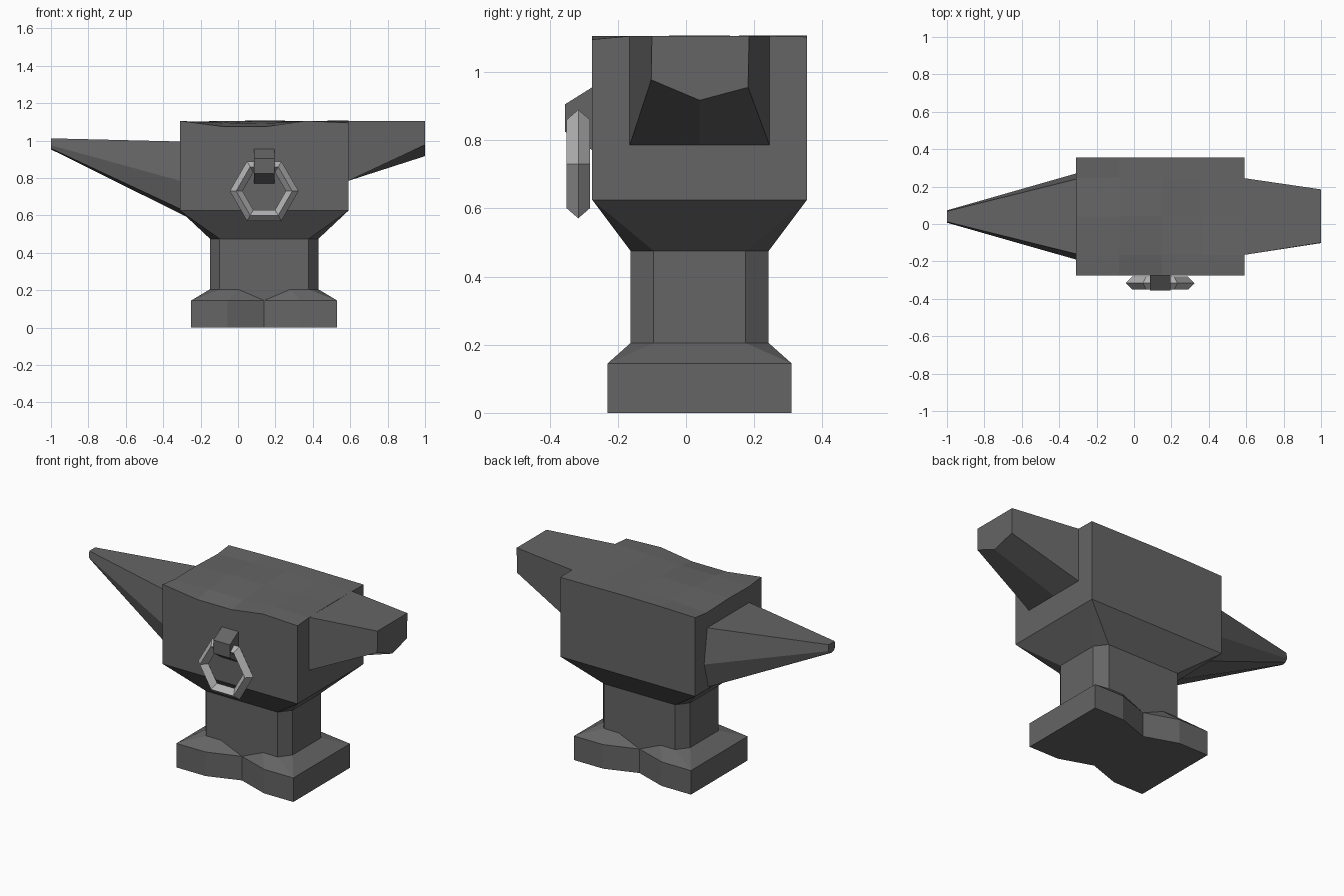
import bpy, bmesh, math
from mathutils import Vector

if "Cube" in bpy.data.objects:
    bpy.data.objects.remove(bpy.data.objects["Cube"])

CX, CY = 0.14, 0.04  # symmetry axes of the block and foot


def material(name, v):
    m = bpy.data.materials.new(name)
    m.diffuse_color = (v, v, v, 1)
    m.use_nodes = True
    m.node_tree.nodes["Principled BSDF"].inputs["Base Color"].default_value = m.diffuse_color
    return m


IRON = material("dark_iron", 0.13)
STEEL = material("light_steel", 0.45)


def finish(bm, name, mat):
    bmesh.ops.remove_doubles(bm, verts=bm.verts, dist=0.0005)
    bmesh.ops.recalc_face_normals(bm, faces=bm.faces)
    me = bpy.data.meshes.new(name)
    bm.to_mesh(me)
    bm.free()
    me.materials.append(mat)
    ob = bpy.data.objects.new(name, me)
    bpy.context.collection.objects.link(ob)
    return ob


def loft(name, start, end, mat):
    """Skin two equal-length rings and cap both ends."""
    bm = bmesh.new()
    a = [bm.verts.new(p) for p in start]
    b = [bm.verts.new(p) for p in end]
    n = len(a)
    for i in range(n):
        j = (i + 1) % n
        bm.faces.new((a[i], a[j], b[j], b[i]))
    bm.faces.new(a)
    bm.faces.new(b)
    return finish(bm, name, mat)


# Foot, waist and flare: one quarter, repeated in four mirrored copies
foot = [(0.39, 0), (0.39, 0.27), (0.195, 0.27), (0, 0.2025)]
waist = [(0.29, 0), (0.29, 0.135), (0.238, 0.2025), (0.14, 0.2025)]
flare = [(0.45, 0), (0.45, 0.315), (0, 0.315)]
bm = bmesh.new()
for sx in (-1, 1):
    for sy in (-1, 1):
        def ring(pts, z):
            return [bm.verts.new((CX + sx * u, CY + sy * v, z)) for u, v in pts]
        g, f = ring(foot, 0), ring(foot, 0.145)
        w = ring(waist, 0.205)
        t = ring(waist[:3] + [(0, 0.2025)], 0.475)
        k = ring(flare, 0.625)
        c = ring([(0, 0)], 0)[0]
        faces = [(g[i], g[i + 1], f[i + 1], f[i]) for i in range(3)]
        faces += [(c, *g),
                  (f[0], f[1], w[1], w[0]), (f[1], w[2], w[1]),
                  (f[1], f[2], w[3], w[2]), (f[2], f[3], w[3]),
                  (w[0], w[1], t[1], t[0]), (w[1], w[2], t[2], t[1]),
                  (w[2], w[3], f[3], t[3], t[2]),
                  (t[0], t[1], k[1], k[0]), (t[1], t[2], k[1]),
                  (t[2], t[3], k[2], k[1])]
        for fc in faces:
            bm.faces.new(fc)
finish(bm, "foot_and_waist", IRON)

# Block with a worn, uneven top: a coarse grid with a straight skirt
xs = [-0.31, -0.08, 0.15, 0.36, 0.59]
ys = [-0.275, -0.165, 0.04, 0.245, 0.355]
heights = [[1.105, 1.075, 1.075, 1.105, 1.095],
           [1.092, 1.095, 1.092, 1.105, 1.105],
           [1.095, 1.105, 1.105, 1.100, 1.107],
           [1.088, 1.100, 1.107, 1.105, 1.105],
           [1.100, 1.105, 1.107, 1.105, 1.103]]
bm = bmesh.new()
grid = [[bm.verts.new((x, y, z)) for x, z in zip(xs, row)]
        for y, row in zip(ys, heights)]
for j in range(4):
    for i in range(4):
        bm.faces.new((grid[j][i], grid[j][i + 1], grid[j + 1][i + 1], grid[j + 1][i]))
rim = [e for e in bm.edges if e.is_boundary]
new = bmesh.ops.extrude_edge_only(bm, edges=rim)["geom"]
for v in new:
    if isinstance(v, bmesh.types.BMVert):
        v.co.z = 0.625
finish(bm, "block", IRON)

# Horn: seven-sided section, run on a little into the block and flare
root = [(-0.2, 0.995), (-0.23, 0.785), (-0.19, 0.635), (0, 0.61),
        (0.19, 0.635), (0.23, 0.785), (0.2, 0.995)]
tip = [(-0.028, 1.012), (-0.033, 0.975), (-0.02, 0.958), (0, 0.953),
       (0.02, 0.958), (0.033, 0.975), (0.028, 1.012)]
tip_ring = [Vector((-1.0, CY + y, z)) for y, z in tip]
root_ring = [Vector((-0.31, CY + y, z)) for y, z in root]
root_ring = [a.lerp(b, 1.13) for a, b in zip(tip_ring, root_ring)]
loft("horn", tip_ring, root_ring, IRON)

# Heel: tapering, with a pointed underside at its end
heel_root = [(-0.165, 1.105), (0.245, 1.105), (0.245, 0.785), (0.04, 0.785), (-0.165, 0.785)]
heel_tip = [(-0.1, 1.106), (0.185, 1.106), (0.182, 0.955), (0.04, 0.917), (-0.102, 0.977)]
loft("heel", [(0.59, y, z) for y, z in heel_root],
     [(1.0, y, z) for y, z in heel_tip], IRON)

# Lug that holds the ring
lug = [(-0.27, 0.958), (-0.355, 0.905), (-0.355, 0.825), (-0.27, 0.767)]
loft("ring_lug", [(0.085, y, z) for y, z in lug],
     [(0.195, y, z) for y, z in lug], IRON)

# Hanging hexagonal ring
bpy.ops.mesh.primitive_torus_add(
    major_segments=6, minor_segments=4, major_radius=0.15, minor_radius=0.034,
    location=(CX, -0.316, 0.73), rotation=(math.pi / 2, 0, 0))
ring_ob = bpy.context.object
ring_ob.name = "hanging_ring"
ring_ob.data.materials.append(STEEL)
for p in ring_ob.data.polygons:
    p.use_smooth = False
